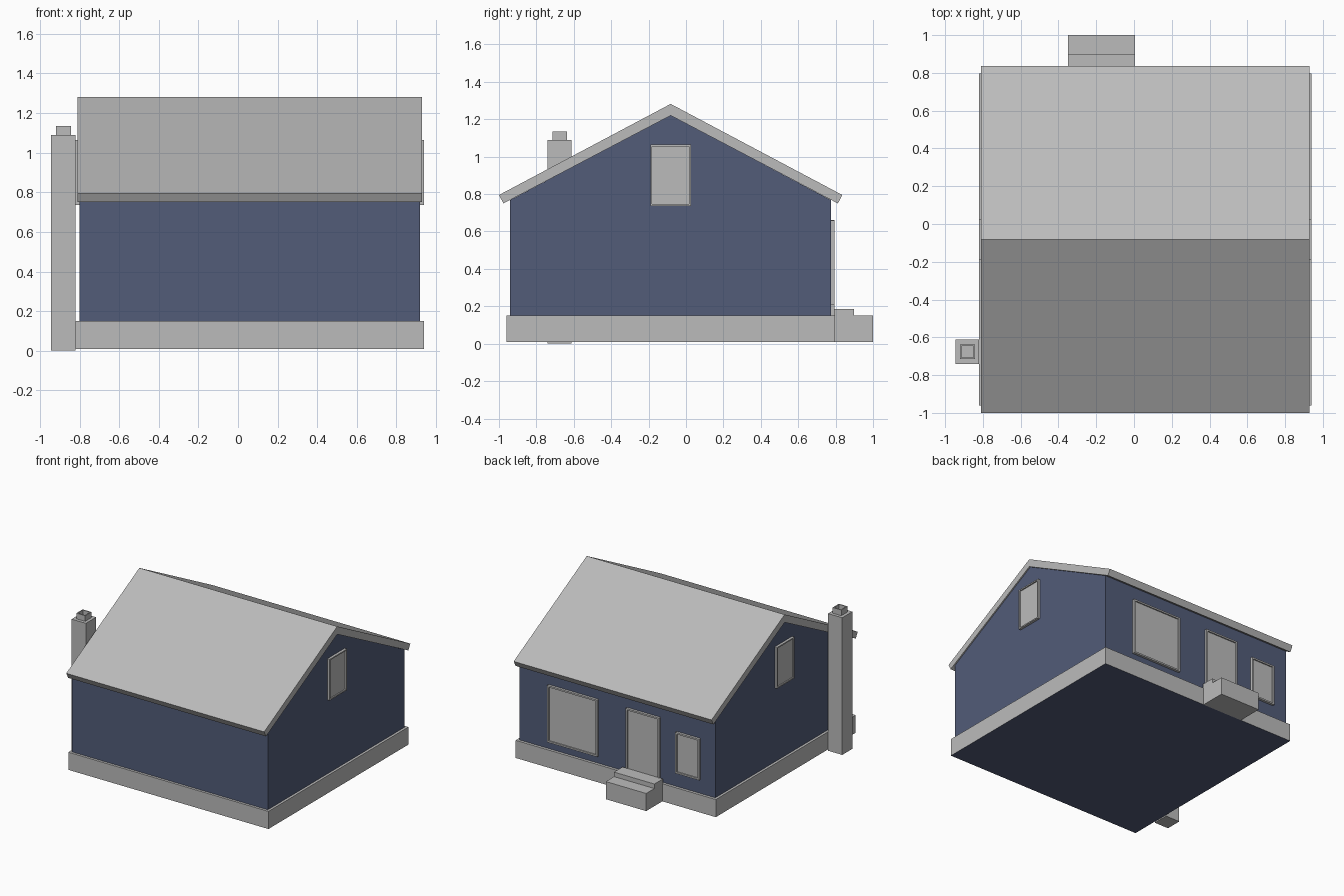
import bpy, bmesh
from mathutils import Vector

if "Cube" in bpy.data.objects:
    bpy.data.objects.remove(bpy.data.objects["Cube"])


def material(name, rgb):
    m = bpy.data.materials.new(name)
    m.diffuse_color = (*rgb, 1.0)
    m.use_nodes = True
    m.node_tree.nodes["Principled BSDF"].inputs["Base Color"].default_value = m.diffuse_color
    return m


GREY = material("light grey", (0.50, 0.50, 0.50))
BLUE = material("slate blue", (0.085, 0.107, 0.19))


def finish(name, bm, *mats):
    bmesh.ops.recalc_face_normals(bm, faces=bm.faces)
    me = bpy.data.meshes.new(name)
    bm.to_mesh(me)
    bm.free()
    for m in mats:
        me.materials.append(m)
    ob = bpy.data.objects.new(name, me)
    bpy.context.collection.objects.link(ob)
    return ob


def box_bm(lo, hi):
    bm = bmesh.new()
    bmesh.ops.create_cube(bm, size=1)
    for v in bm.verts:
        v.co = Vector([(lo[i] + hi[i]) / 2 + v.co[i] * (hi[i] - lo[i]) for i in range(3)])
    bm.normal_update()
    return bm


def prism(name, profile, x0, x1, *mats):
    """Extrude a (y, z) outline along x."""
    bm = bmesh.new()
    f = bm.faces.new([bm.verts.new((x0, y, z)) for y, z in profile])
    ext = bmesh.ops.extrude_face_region(bm, geom=[f])
    moved = [g for g in ext["geom"] if isinstance(g, bmesh.types.BMVert)]
    bmesh.ops.translate(bm, verts=moved, vec=(x1 - x0, 0, 0))
    return finish(name, bm, *mats)


def recessed(name, lo, hi, direction, border, depth):
    """Box whose face towards the direction is inset and sunk."""
    bm = box_bm(lo, hi)
    d = Vector(direction)
    face = max(bm.faces, key=lambda f: f.normal.dot(d))
    bmesh.ops.inset_region(bm, faces=[face], thickness=border)
    ext = bmesh.ops.extrude_face_region(bm, geom=[face])
    moved = [g for g in ext["geom"] if isinstance(g, bmesh.types.BMVert)]
    bmesh.ops.translate(bm, verts=moved, vec=d * -depth)
    if face.is_valid:
        bmesh.ops.delete(bm, geom=[face], context='FACES_ONLY')
    return finish(name, bm, GREY)


# Foundation, with the underside in the wall colour
base = finish("foundation", box_bm((-0.82, -0.96, 0.01), (0.94, 0.797, 0.15)), GREY, BLUE)
for p in base.data.polygons:
    p.material_index = 1 if p.normal.z < -0.5 else 0

# Walls with gable ends
RIDGE = -0.082
prism("walls", [(-0.94, 0.14), (0.775, 0.14), (0.775, 0.768), (RIDGE, 1.222), (-0.94, 0.768)],
      -0.80, 0.92, BLUE)

# Roof: one folded slab
prism("roof", [(-1.0, 0.795), (RIDGE, 1.282), (0.836, 0.795), (0.812, 0.75),
               (RIDGE, 1.22), (-0.976, 0.75)], -0.81, 0.93, GREY)

# Gable windows on both ends
recessed("right_gable_window", (0.91, -0.191, 0.737), (0.94, 0.027, 1.065), (1, 0, 0), 0.014, 0.01)
recessed("left_gable_window", (-0.82, -0.191, 0.737), (-0.79, 0.027, 1.065), (-1, 0, 0), 0.014, 0.01)

# Windows and door on the back wall
for name, x0, x1, z0, z1 in (("large_window", 0.225, 0.665, 0.208, 0.66),
                             ("door", -0.32, -0.025, 0.15, 0.662),
                             ("small_window", -0.672, -0.462, 0.262, 0.588)):
    recessed(name, (x0, 0.765, z0), (x1, 0.795, z1), (0, 1, 0), 0.018, 0.01)

# Door steps
prism("steps", [(0.79, 0.01), (1.0, 0.01), (1.0, 0.15), (0.897, 0.15), (0.897, 0.186),
                (0.79, 0.186)], -0.35, 0.005, GREY)

# Chimney stack and hollow flue
finish("chimney", box_bm((-0.945, -0.74, 0.0), (-0.82, -0.612, 1.09)), GREY)
recessed("chimney_flue", (-0.92, -0.715, 1.08), (-0.843, -0.637, 1.135), (0, 0, 1), 0.011, 0.04)
